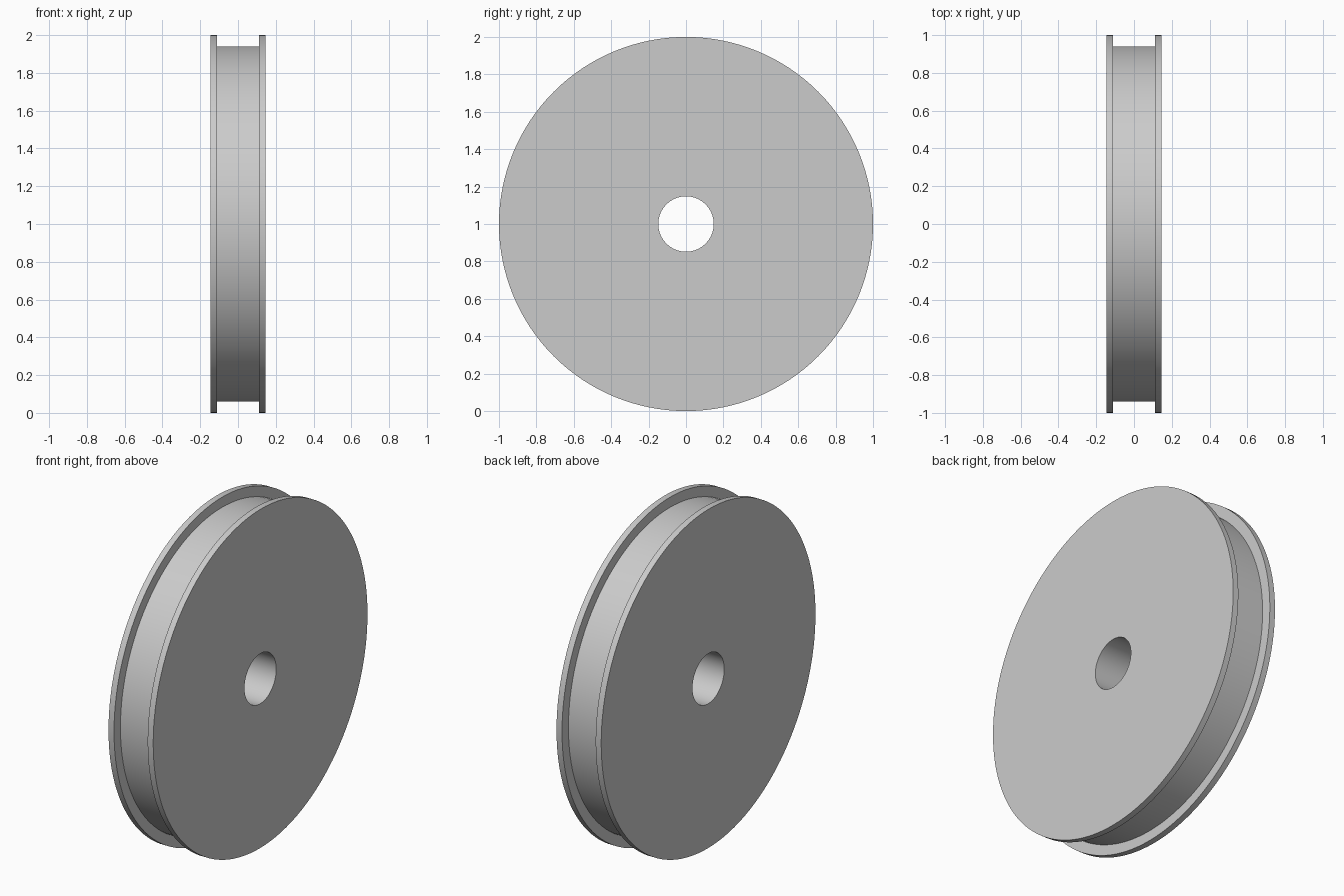
import bpy, bmesh, math
from mathutils import Matrix, Vector

cube = bpy.data.objects.get("Cube")
if cube:
    bpy.data.objects.remove(cube, do_unlink=True)

SEGMENTS = 128
HALF_WIDTH, GROOVE_HALF = 0.146, 0.11
RIM_R, GROOVE_R, BORE_R = 1.0, 0.94, 0.148

# Plain grey material
grey = bpy.data.materials.new("plain grey")
grey.use_nodes = True
colour = (0.6, 0.6, 0.6, 1)
grey.diffuse_color = colour
grey.node_tree.nodes["Principled BSDF"].inputs["Base Color"].default_value = colour

# Half of the wheel section as (x, radius), mirrored across the middle
half = [(HALF_WIDTH, BORE_R), (HALF_WIDTH, RIM_R),
        (GROOVE_HALF, RIM_R), (GROOVE_HALF, GROOVE_R)]
profile = half + [(-x, r) for x, r in reversed(half)]

# Revolve the closed section about the axle
bm = bmesh.new()
verts = [bm.verts.new((x, 0, r)) for x, r in profile]
edges = [bm.edges.new((v, verts[(i + 1) % len(verts)])) for i, v in enumerate(verts)]
bmesh.ops.spin(bm, geom=verts + edges, cent=(0, 0, 0), axis=(1, 0, 0),
               angle=math.tau, steps=SEGMENTS, use_duplicate=False)
bmesh.ops.remove_doubles(bm, verts=bm.verts, dist=0.0001)
bmesh.ops.recalc_face_normals(bm, faces=bm.faces)
bmesh.ops.transform(bm, matrix=Matrix.Translation(Vector((0, 0, RIM_R))), verts=bm.verts)

mesh = bpy.data.meshes.new("grooved_wheel")
bm.to_mesh(mesh)
bm.free()
mesh.materials.append(grey)
wheel = bpy.data.objects.new("grooved_wheel", mesh)
bpy.context.collection.objects.link(wheel)

# Smooth round surfaces with crisp rims
bpy.ops.object.select_all(action="DESELECT")
wheel.select_set(True)
bpy.context.view_layer.objects.active = wheel
bpy.ops.object.shade_smooth_by_angle(angle=math.radians(30))
